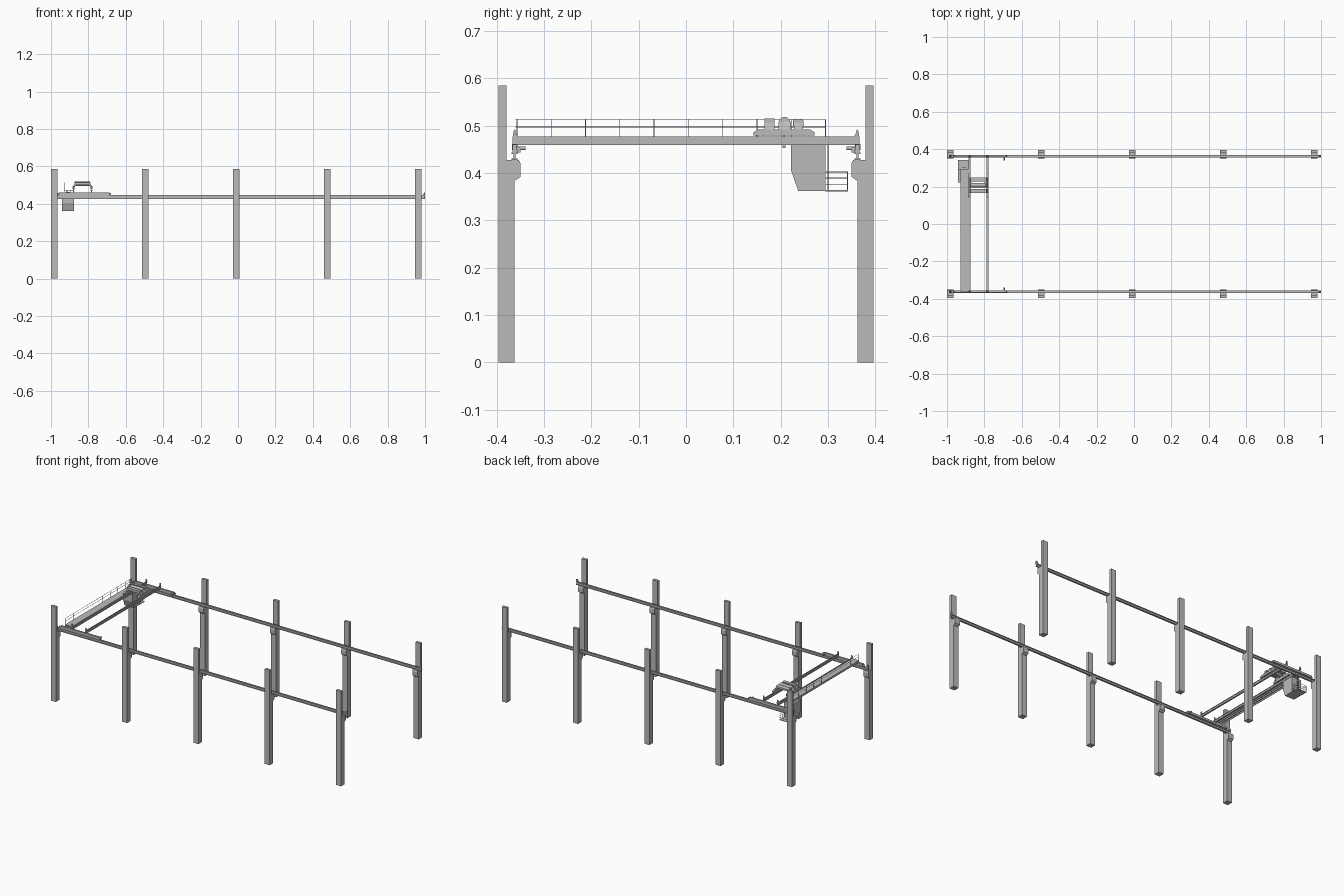
import bpy, math
from mathutils import Vector

steel = bpy.data.materials.new("plain grey")
steel.diffuse_color = (0.5, 0.5, 0.5, 1)


def make(name, verts, faces):
    me = bpy.data.meshes.new(name)
    me.from_pydata(verts, [], faces)
    me.materials.append(steel)
    ob = bpy.data.objects.new(name, me)
    bpy.context.collection.objects.link(ob)
    return ob


def prism(name, pts, a, b, axis="x"):
    """Extrude a profile: (y, z) points along x, or (x, z) points along y."""
    area = sum(p[0] * q[1] - q[0] * p[1] for p, q in zip(pts, pts[1:] + pts[:1]))
    if (area < 0) == (axis == "x"):
        pts = pts[::-1]
    n = len(pts)
    place = (lambda p, t: (t, *p)) if axis == "x" else (lambda p, t: (p[0], t, p[1]))
    verts = [place(p, t) for t in (a, b) for p in pts]
    faces = [tuple(range(n))[::-1], tuple(range(n, 2 * n))]
    faces += [(i, (i + 1) % n, n + (i + 1) % n, n + i) for i in range(n)]
    return make(name, verts, faces)


def box(name, x, y, z):
    y = sorted(y)
    return prism(name, [(y[0], z[0]), (y[1], z[0]), (y[1], z[1]), (y[0], z[1])], *x)


def rod(name, a, b, r, n=6):
    a, b = Vector(a), Vector(b)
    q = (b - a).to_track_quat('Z', 'Y')
    ring = [q @ Vector((r * math.cos(2 * math.pi * i / n), r * math.sin(2 * math.pi * i / n), 0)) for i in range(n)]
    verts = [p + v for p in (a, b) for v in ring]
    faces = [tuple(range(n))[::-1], tuple(range(n, 2 * n))]
    faces += [(i, (i + 1) % n, n + (i + 1) % n, n + i) for i in range(n)]
    ob = make(name, verts, faces)
    if n > 8:
        for p in ob.data.polygons[2:]:
            p.use_smooth = True
    return ob


def i_profile(c, z0, z1, w, web, fl):
    h, t = w / 2, web / 2
    right = [(h, z0), (h, z0 + fl), (t, z0 + fl), (t, z1 - fl), (h, z1 - fl), (h, z1)]
    return [(c + u, z) for u, z in right] + [(c - u, z) for u, z in right[::-1]]


G1, G2 = -0.879, -0.784          # girder positions along the runway

for s in (-1, 1):
    side = "front" if s < 0 else "back"
    # stepped columns with corbels
    col = [(0.396, 0), (0.362, 0), (0.362, 0.383), (0.349, 0.392), (0.349, 0.418),
           (0.353, 0.427), (0.379, 0.427), (0.379, 0.585), (0.396, 0.585)]
    for i in range(5):
        x = -0.983 + 0.4865 * i
        prism(f"{side}_column", [(s * y, z) for y, z in col], x - 0.017, x + 0.017)
    # runway beam, rail and end stops
    yc = s * 0.362
    prism(f"{side}_runway_beam", i_profile(yc, 0.427, 0.443, 0.012, 0.004, 0.003), -0.99, 1.0)
    box(f"{side}_runway_rail", (-0.99, 1.0), (yc - 0.002, yc + 0.002), (0.443, 0.447))
    for xe, d in ((1.0, -1), (-0.99, 1)):
        prism(f"{side}_runway_stop", [(xe, 0.443), (xe + d * 0.014, 0.443), (xe + d * 0.010, 0.452),
              (xe + d * 0.004, 0.460), (xe, 0.460)], yc - 0.004, yc + 0.004, "y")
    # end carriage with wheels, buffers and drive motor
    box(f"{side}_end_carriage", (-0.957, -0.688), (yc - 0.005, yc + 0.006), (0.448, 0.461))
    for x in (-0.945, -0.70):
        rod(f"{side}_carriage_wheel", (x, yc - 0.003, 0.454), (x, yc + 0.003, 0.454), 0.007, 16)
    for x, d in ((-0.957, -1), (-0.688, 1)):
        rod(f"{side}_buffer", (x, yc, 0.454), (x + d * 0.008, yc, 0.454), 0.004, 12)
    rod(f"{side}_drive_motor", (-0.695, s * 0.357, 0.452), (-0.695, s * 0.339, 0.452), 0.004, 12)
    box(f"{side}_motor_bracket", (-0.699, -0.691), (s * 0.357, s * 0.349), (0.443, 0.455))
    # trolley stops on the girder ends
    for x in (G1, G2):
        prism(f"{side}_trolley_stop", [(s * 0.366, 0.476), (s * 0.355, 0.476), (s * 0.360, 0.486),
              (s * 0.361, 0.493), (s * 0.364, 0.488)], x - 0.004, x + 0.004)

# bridge girders with rails
for x in (G1, G2):
    prism("bridge_girder", i_profile(x, 0.459, 0.473, 0.010, 0.006, 0.002), -0.366, 0.366, "y")
    box("bridge_rail", (x - 0.002, x + 0.002), (-0.366, 0.366), (0.473, 0.477))

# walkway with stringers and railing
box("walkway_deck", (-0.928, -0.884), (-0.362, 0.295), (0.470, 0.474))
for x in (-0.927, -0.912, -0.898):
    box("walkway_stringer", (x, x + 0.003), (-0.362, 0.295), (0.461, 0.470))
for z in (0.497, 0.513):
    rod("walkway_handrail", (-0.926, -0.36, z), (-0.926, 0.295, z), 0.0009)
for i in range(10):
    y = -0.357 + i * 0.0724
    rod("railing_post", (-0.926, y, 0.472), (-0.926, y, 0.513), 0.0009)

# operator cabin with side platform
prism("cabin", [(0.222, 0.459), (0.295, 0.459), (0.295, 0.362), (0.237, 0.362), (0.222, 0.405)], -0.94, -0.876)
box("cabin_platform", (-0.94, -0.876), (0.295, 0.342), (0.361, 0.364))
for x in (-0.939, -0.877):
    for z in (0.376, 0.389, 0.402):
        rod("platform_rail", (x, 0.295, z), (x, 0.341, z), 0.0009)
    rod("platform_post", (x, 0.341, 0.363), (x, 0.341, 0.402), 0.0009)
for z in (0.376, 0.389, 0.402):
    rod("platform_end_rail", (-0.939, 0.341, z), (-0.877, 0.341, z), 0.0009)
# ladder from platform to walkway
for x in (-0.918, -0.898):
    rod("ladder_stile", (x, 0.300, 0.363), (x, 0.300, 0.472), 0.001)
for i in range(8):
    z = 0.374 + i * 0.0125
    rod("ladder_rung", (-0.918, 0.300, z), (-0.898, 0.300, z), 0.0008)

# trolley side frames, legs and wheels
for x, d in ((G1, 1), (G2, -1)):
    prism("trolley_side_frame", [(0.143, 0.479), (0.271, 0.479), (0.271, 0.486), (0.262, 0.492),
          (0.152, 0.492), (0.143, 0.486)], x - 0.005, x + 0.006)
    for y in (0.158, 0.255):
        rod("trolley_wheel", (x - 0.003, y, 0.483), (x + 0.003, y, 0.483), 0.007, 16)
    for y0, y1 in ((0.166, 0.187), (0.195, 0.222), (0.228, 0.247)):
        prism("trolley_leg", [(x - d * 0.004, 0.490), (x + d * 0.006, 0.490), (x + d * 0.015, 0.504),
              (x + d * 0.005, 0.508)], y0, y1, "y")
# hoist: drum, gearbox beam and rear cross beam
rod("hoist_drum", (G1 + 0.006, 0.208, 0.506), (G2 - 0.006, 0.208, 0.506), 0.012, 24)
box("hoist_gearbox", (G1 + 0.004, G2 - 0.004), (0.166, 0.187), (0.500, 0.515))
prism("hoist_cross_beam", [(0.226, 0.499), (0.248, 0.499), (0.248, 0.510), (0.242, 0.514), (0.226, 0.514)],
      G1 + 0.004, G2 - 0.004)
# hook on its rope
xm = (G1 + G2) / 2
rod("hoist_rope", (xm, 0.207, 0.50), (xm, 0.207, 0.460), 0.0008)
box("hook_block", (xm - 0.003, xm + 0.003), (0.204, 0.210), (0.453, 0.460))
